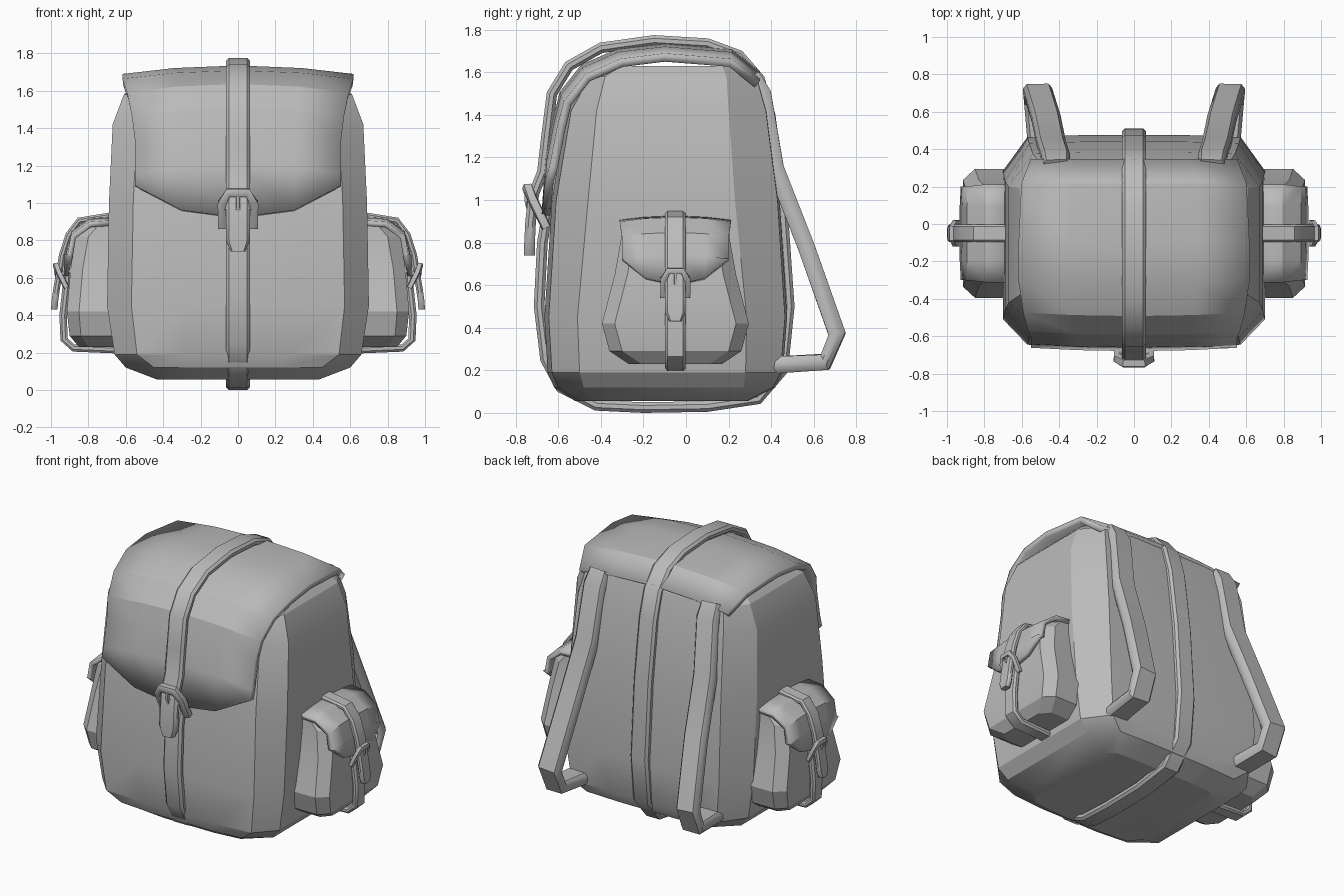
import bpy
import bmesh
from mathutils import Vector

cube = bpy.data.objects.get("Cube")
if cube:
    bpy.data.objects.remove(cube, do_unlink=True)

canvas = bpy.data.materials.new("grey canvas")
canvas.use_nodes = True
GREY = (0.5, 0.5, 0.5, 1)
canvas.diffuse_color = GREY
canvas.node_tree.nodes["Principled BSDF"].inputs["Base Color"].default_value = GREY


def finish(name, bm, angle=0.4):
    """Turn a bmesh into a shaded object."""
    bmesh.ops.recalc_face_normals(bm, faces=bm.faces)
    mesh = bpy.data.meshes.new(name)
    bm.to_mesh(mesh)
    bm.free()
    mesh.materials.append(canvas)
    obj = bpy.data.objects.new(name, mesh)
    bpy.context.collection.objects.link(obj)
    bpy.ops.object.select_all(action='DESELECT')
    obj.select_set(True)
    bpy.context.view_layer.objects.active = obj
    bpy.ops.object.shade_smooth_by_angle(angle=angle)
    return obj


def bridge(bm, rows, closed):
    """Quads between successive rows of points."""
    rows = [[bm.verts.new(p) for p in row] for row in rows]
    n = len(rows[0])
    for a, b in zip(rows, rows[1:]):
        for i in range(n if closed else n - 1):
            j = (i + 1) % n
            bm.faces.new((a[i], a[j], b[j], b[i]))
    return rows


def loft(name, rings, angle=0.4):
    bm = bmesh.new()
    rows = bridge(bm, rings, True)
    bm.faces.new(rows[0])
    bm.faces.new(rows[-1])
    return finish(name, bm, angle)


def strap(name, path, across, width, thick, tip=1.0):
    """Chamfered band swept along a path; tip scales the first end."""
    path = [Vector(p) for p in path]
    across = Vector(across)
    half = [(-.5, -.2), (-.38, -.5), (.38, -.5), (.5, -.2)]
    section = half + [(-u, -v) for u, v in half]
    rings = []
    for i, p in enumerate(path):
        tangent = path[min(i + 1, len(path) - 1)] - path[max(i - 1, 0)]
        normal = tangent.cross(across).normalized()
        side = normal.cross(tangent).normalized()
        w = width * (tip if i == 0 else 1)
        rings.append([p + side * u * w + normal * v * thick for u, v in section])
    return loft(name, rings, 0.7)


def flap(name, rows, drops, place, thick, sag):
    """Curved cover: rows of (out, height, half width), shaped lower edge."""
    columns = (-1, -.55, 0, .55, 1)
    grid = []
    for k, (out, z, w) in enumerate(rows):
        last = k == len(rows) - 1
        line = []
        for c in columns:
            edge = c * c
            lower = z + (drops[round(abs(c) * 2)] if last else -sag * edge)
            line.append(place(c * w, out - .4 * sag * edge * (k > 2), lower))
        grid.append(line)
    bm = bmesh.new()
    bridge(bm, grid, False)
    obj = finish(name, bm)
    solid = obj.modifiers.new("cloth thickness", 'SOLIDIFY')
    solid.thickness = thick
    solid.offset = 0
    return obj


def buckle(name, place, out, z, s):
    """Arched frame, crossbar and prong."""
    def at(u, d, h):
        return place(u * s, out + d * s, z + h * s)
    axis = Vector(at(0, 1, 0)) - Vector(at(0, 0, 0))
    upright = (0, 0, 1)
    arch = [(-.085, -.06, -.13), (-.085, .005, 0), (-.05, .03, .055),
            (.05, .03, .055), (.085, .005, 0), (.085, -.06, -.13)]
    strap(name + "_frame", [at(*p) for p in arch], axis, .045 * s, .045 * s)
    strap(name + "_crossbar", [at(-.085, -.01, -.02), at(0, .02, -.02), at(.085, -.01, -.02)],
          upright, .035 * s, .035 * s)
    strap(name + "_prong", [at(0, .03, .05), at(0, .035, 0), at(0, .02, -.06)],
          Vector(at(1, 0, 0)) - Vector(at(0, 0, 0)), .02 * s, .02 * s)


def front(u, out, z):
    return (u, -out, z)


# Main body: chamfered rings (height, panel half, side half, front, back, side ends)
body = [
    (.055, .37, .43, -.50, .28, -.42, .22),
    (.12, .45, .60, -.60, .41, -.48, .27),
    (.19, .54, .66, -.63, .445, -.50, .28),
    (.45, .57, .70, -.645, .465, -.51, .285),
    (1.0, .56, .69, -.61, .43, -.46, .23),
    (1.42, .54, .67, -.54, .375, -.42, .20),
    (1.58, .51, .61, -.45, .33, -.38, .19),
    (1.63, .46, .56, -.36, .27, -.31, .17),
]
rings = []
for z, fx, hx, yf, yb, sf, sb in body:
    right = [(fx / 2, yf - .02), (fx, yf), (hx, sf), (hx, sb), (fx, yb), (fx / 2, yb + .01)]
    loop = right + [(-x, y) for x, y in reversed(right)]
    rings.append([(x, y, z) for x, y in loop])
loft("main_body", rings)

# Lid that folds over the top and down the front
flap("main_flap",
     [(-.335, 1.59, .55), (-.21, 1.69, .60), (.10, 1.715, .615), (.32, 1.69, .615),
      (.48, 1.62, .59), (.575, 1.50, .565), (.605, 1.38, .55), (.64, 1.20, .55),
      (.66, .93, .55)],
     {0: -.01, 1: .03, 2: .16}, front, .04, .045)

# Belt around the whole pack, from its loose tip over the top and back to the front
belt = [(-.735, .74), (-.735, .80), (-.73, .9), (-.715, 1.03), (-.675, 1.13), (-.655, 1.3),
        (-.63, 1.5), (-.55, 1.63), (-.4, 1.715), (-.15, 1.75), (.1, 1.735),
        (.25, 1.68), (.345, 1.57), (.395, 1.4), (.45, 1.0), (.485, .5), (.455, .2),
        (.34, .065), (.1, .03), (-.2, .025), (-.42, .035), (-.59, .12),
        (-.66, .25), (-.69, .5), (-.675, .8), (-.64, 1.0)]
strap("main_belt", [(0, y, z) for y, z in belt], (1, 0, 0), .13, .05, .6)
buckle("main_buckle", front, .715, 1.0, 1)

for label, s in (("left", 1), ("right", -1)):
    def side(u, out, z, s=s):
        return (s * out, u - .05, z)

    # Side pocket: (height, half depth, shoulder, outer face)
    pocket = [(.23, .22, .80, .85), (.29, .31, .84, .90), (.42, .345, .85, .915),
              (.65, .285, .83, .895), (.82, .255, .80, .87), (.90, .25, .73, .78)]
    rings = []
    for z, h, shoulder, outer in pocket:
        edge = [(h, .6), (h, shoulder), (h - .06, outer)]
        outline = edge + [(-u, d) for u, d in reversed(edge)]
        rings.append([side(u, d, z) for u, d in outline])
    loft(label + "_pocket", rings)

    flap(label + "_pocket_flap",
         [(.64, .915, .26), (.79, .905, .26), (.88, .84, .25), (.905, .74, .25), (.92, .60, .25)],
         {0: 0, 1: .03, 2: .12}, side, .03, .02)

    # Pocket straps and buckle
    upper = [(.982, .43), (.98, .47), (.97, .54), (.955, .63), (.94, .72),
             (.905, .83), (.85, .905), (.66, .935)]
    lower = [(.91, .63), (.935, .4), (.93, .27), (.88, .225), (.64, .215)]
    strap(label + "_pocket_tongue", [side(0, d, z) for d, z in upper], (0, 1, 0), .095, .035, .6)
    strap(label + "_pocket_strap", [side(0, d, z) for d, z in lower], (0, 1, 0), .095, .04)
    buckle(label + "_pocket_buckle", side, .955, .63, .65)

    # Shoulder strap hanging off the back
    shoulder = [(.415, .31, 1.58), (.42, .36, 1.50), (.44, .42, 1.15), (.47, .565, .78),
                (.515, .71, .37), (.51, .655, .24), (.49, .42, .225)]
    strap(label + "_shoulder_strap", [(s * x, y, z) for x, y, z in shoulder],
          (1, 0, 0), .155, .08, .9)
